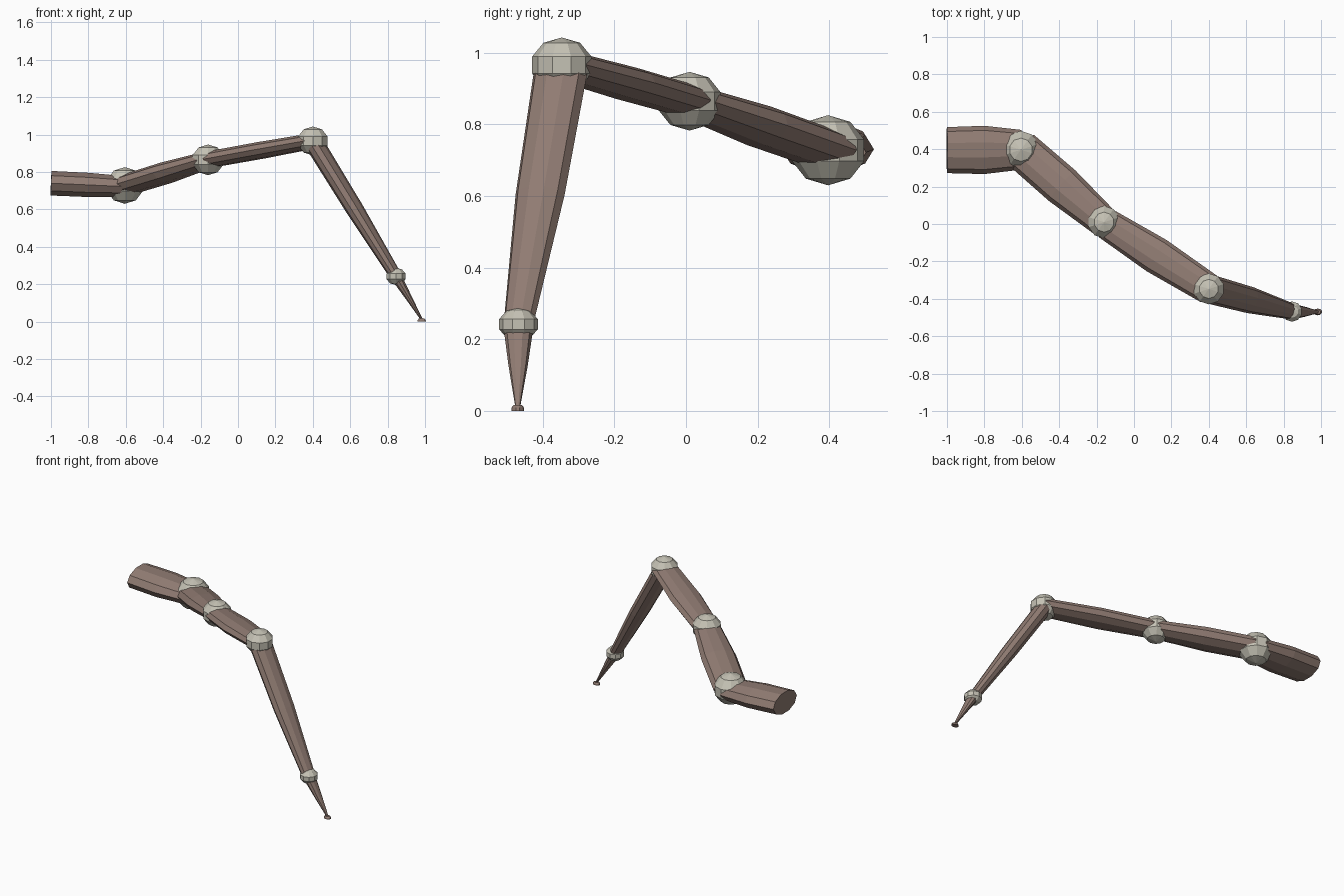
import bpy, bmesh, math
from mathutils import Vector

if "Cube" in bpy.data.objects:
    bpy.data.objects.remove(bpy.data.objects["Cube"])

def material(name, rgb):
    m = bpy.data.materials.new(name)
    m.diffuse_color = (*rgb, 1)
    m.use_nodes = True
    m.node_tree.nodes["Principled BSDF"].inputs["Base Color"].default_value = m.diffuse_color
    return m

BROWN = material("dusty brown", (0.28, 0.20, 0.17))
BONE = material("pale bone grey", (0.56, 0.54, 0.46))
SIDES = 10

def finish(name, bm, mat):
    bmesh.ops.recalc_face_normals(bm, faces=bm.faces)
    me = bpy.data.meshes.new(name)
    bm.to_mesh(me)
    bm.free()
    me.materials.append(mat)
    ob = bpy.data.objects.new(name, me)
    bpy.context.collection.objects.link(ob)

def segment(name, a, b, rings):
    """Flattened tube from a to b; rings = (position along, half width, half thickness)."""
    a, b = Vector(a), Vector(b)
    along = (b - a).normalized()
    side = Vector((0, 0, 1)).cross(along).normalized()
    up = along.cross(side)
    bm = bmesh.new()
    loops = []
    for t, w, h in rings:
        c = a.lerp(b, t)
        loops.append([bm.verts.new(c + side * w * math.cos(k * math.tau / SIDES)
                                   + up * h * math.sin(k * math.tau / SIDES))
                      for k in range(SIDES)])
    for r0, r1 in zip(loops, loops[1:]):
        for k in range(SIDES):
            j = (k + 1) % SIDES
            bm.faces.new((r0[k], r0[j], r1[j], r1[k]))
    bm.faces.new(loops[0])
    bm.faces.new(loops[-1])
    finish(name, bm, BROWN)

def joint(name, centre, r_flat, r_high):
    """Low-poly ball, slightly squashed in height."""
    bm = bmesh.new()
    bmesh.ops.create_uvsphere(bm, u_segments=SIDES, v_segments=5, radius=1)
    for v in bm.verts:
        v.co = Vector(centre) + Vector((v.co.x * r_flat, v.co.y * r_flat, v.co.z * r_high))
    finish(name, bm, BONE)

# Joint centres along the leg
ROOT = (-1.0, 0.395, 0.746)
J1 = (-0.605, 0.397, 0.728)
J2 = (-0.16, 0.01, 0.865)
J3 = (0.40, -0.347, 0.966)
J4 = (0.845, -0.468, 0.242)
TIP = (0.982, -0.47, 0.012)

# Ball joints
joint("hip_joint", J1, 0.106, 0.098)
joint("upper_joint", J2, 0.091, 0.082)
joint("knee_joint", J3, 0.087, 0.077)
joint("ankle_joint", J4, 0.057, 0.046)

# Leg segments
# root tube has a vertical end, so its axis is kept level
segment("root_segment", (-1, 0.395, 0.740), (-0.6, 0.397, 0.722),
        [(0, 0.123, 0.069), (0.5, 0.129, 0.068), (1, 0.106, 0.058)])
segment("second_segment", J1, J2,
        [(0, 0.106, 0.056), (0.5, 0.108, 0.058), (1, 0.083, 0.046)])
segment("third_segment", J2, J3,
        [(0.03, 0.083, 0.045), (0.5, 0.099, 0.046), (1, 0.083, 0.042)])
segment("shin_segment", J3, J4,
        [(0, 0.078, 0.050), (0.5, 0.071, 0.046), (1, 0.043, 0.031)])
segment("foot_segment", J4, TIP,
        [(0, 0.043, 0.031), (0.5, 0.027, 0.018), (1, 0.007, 0.006)])

# Small flat toe pad on the ground
segment("toe_pad", (0.982, -0.47, 0.0), (0.9821, -0.47, 0.016),
        [(0, 0.018, 0.024), (0.6, 0.017, 0.022), (1, 0.012, 0.016)])
